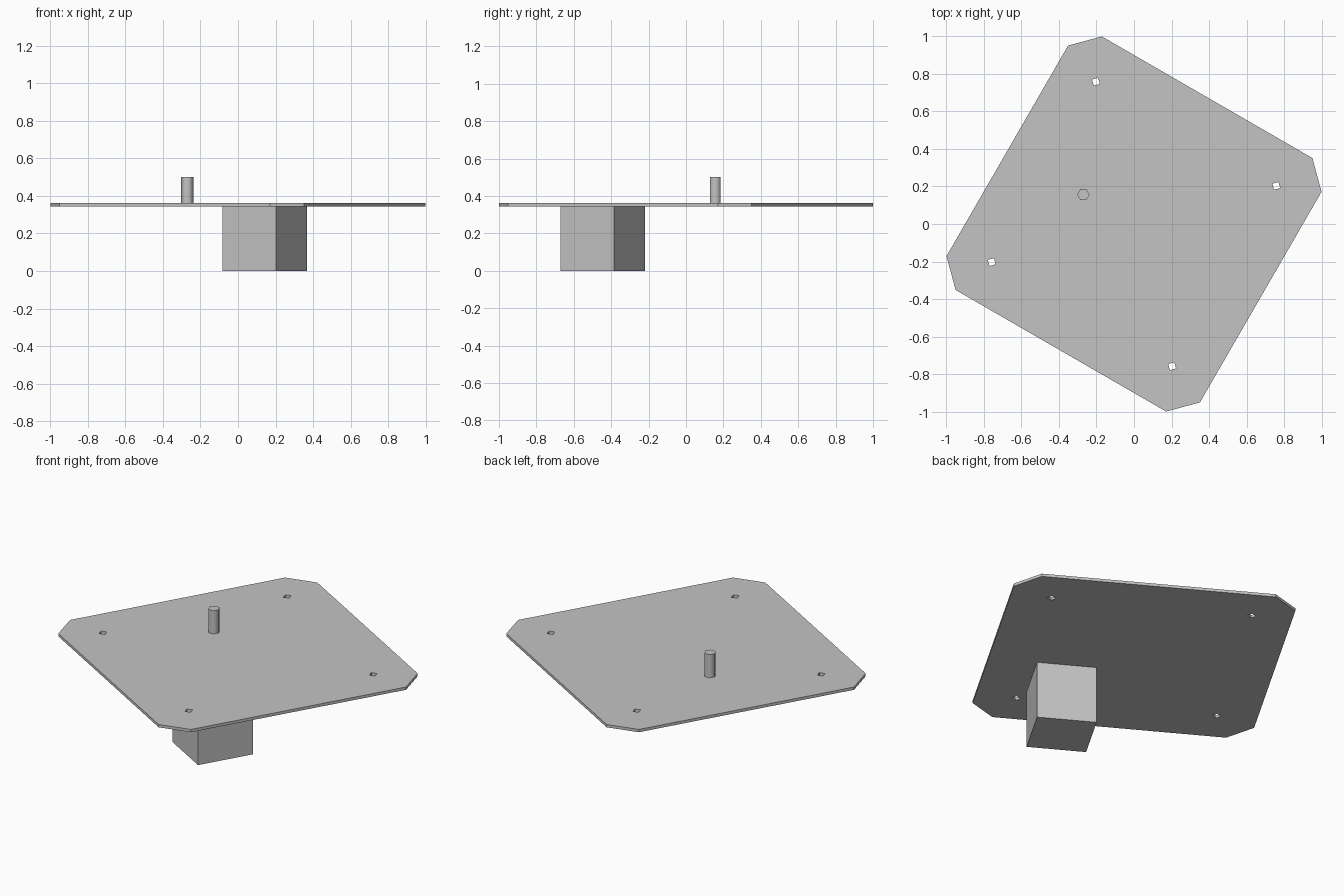
import bpy
import math
from mathutils import Matrix

cube = bpy.data.objects.get("Cube")
if cube:
    bpy.data.objects.remove(cube, do_unlink=True)

TURN = math.radians(-30)
SPIN = Matrix.Rotation(TURN, 2)
PLATE_BOTTOM, PLATE_TOP = 0.345, 0.362

grey = bpy.data.materials.new("plain grey")
grey.use_nodes = True
colour = (0.55, 0.55, 0.55, 1)
grey.diffuse_color = colour
grey.node_tree.nodes["Principled BSDF"].inputs["Base Color"].default_value = colour


def prism(name, outlines, z0, z1):
    """Extrude one or more counter-clockwise outlines, turned with the plate."""
    verts, faces = [], []
    for outline in outlines:
        start, n = len(verts), len(outline)
        flat = [SPIN @ Matrix.Identity(2) @ p for p in map(to_vector, outline)]
        verts += [(p.x, p.y, z) for z in (z0, z1) for p in flat]
        faces.append([start + i for i in reversed(range(n))])
        faces.append([start + n + i for i in range(n)])
        for i in range(n):
            j = (i + 1) % n
            faces.append([start + i, start + j, start + n + j, start + n + i])
    mesh = bpy.data.meshes.new(name)
    mesh.from_pydata(verts, [], faces)
    mesh.materials.append(grey)
    obj = bpy.data.objects.new(name, mesh)
    bpy.context.collection.objects.link(obj)
    return obj


def to_vector(p):
    return Matrix.Identity(2).col[0] * p[0] + Matrix.Identity(2).col[1] * p[1]


def ring(sides, radius, centre=(0, 0), start=0.0):
    return [(centre[0] + radius * math.cos(start + math.tau * i / sides),
             centre[1] + radius * math.sin(start + math.tau * i / sides))
            for i in range(sides)]


# Thin square plate with clipped corners
half, inner = 0.78, 0.648
outline = []
for quarter in range(4):
    turn = Matrix.Rotation(quarter * math.pi / 2, 2)
    outline += [tuple(turn @ to_vector(p)) for p in ((half, inner), (inner, half))]
plate = prism("plate", [outline], PLATE_BOTTOM, PLATE_TOP)

# Four small diamond screw holes through the plate
hole = 0.555
holes = [ring(4, 0.024, (sx * hole, sy * hole)) for sx in (-1, 1) for sy in (-1, 1)]
cutter = prism("hole_cutter", holes, PLATE_BOTTOM - 0.1, PLATE_TOP + 0.1)
cutter.hide_render = True
cut = plate.modifiers.new("screw holes", "BOOLEAN")
cut.object = cutter
cut.operation = "DIFFERENCE"
cut.solver = "EXACT"
bpy.context.view_layer.objects.active = plate
bpy.ops.object.modifier_apply(modifier=cut.name)
bpy.data.objects.remove(cutter, do_unlink=True)

# Square block hanging under the plate
block_centre = SPIN.inverted() @ to_vector((0.1425, -0.445))
block = prism("lower_block",
              [ring(4, 0.33 / math.sqrt(2), block_centre, math.pi / 4)],
              0, PLATE_BOTTOM)

# Smooth six-sided pin standing on the plate
pin_centre = SPIN.inverted() @ to_vector((-0.27, 0.157))
pin = prism("upper_pin", [ring(6, 0.033, pin_centre, math.pi / 6)], PLATE_TOP, 0.502)
bpy.ops.object.select_all(action="DESELECT")
pin.select_set(True)
bpy.context.view_layer.objects.active = pin
bpy.ops.object.shade_smooth_by_angle(angle=math.radians(70))
